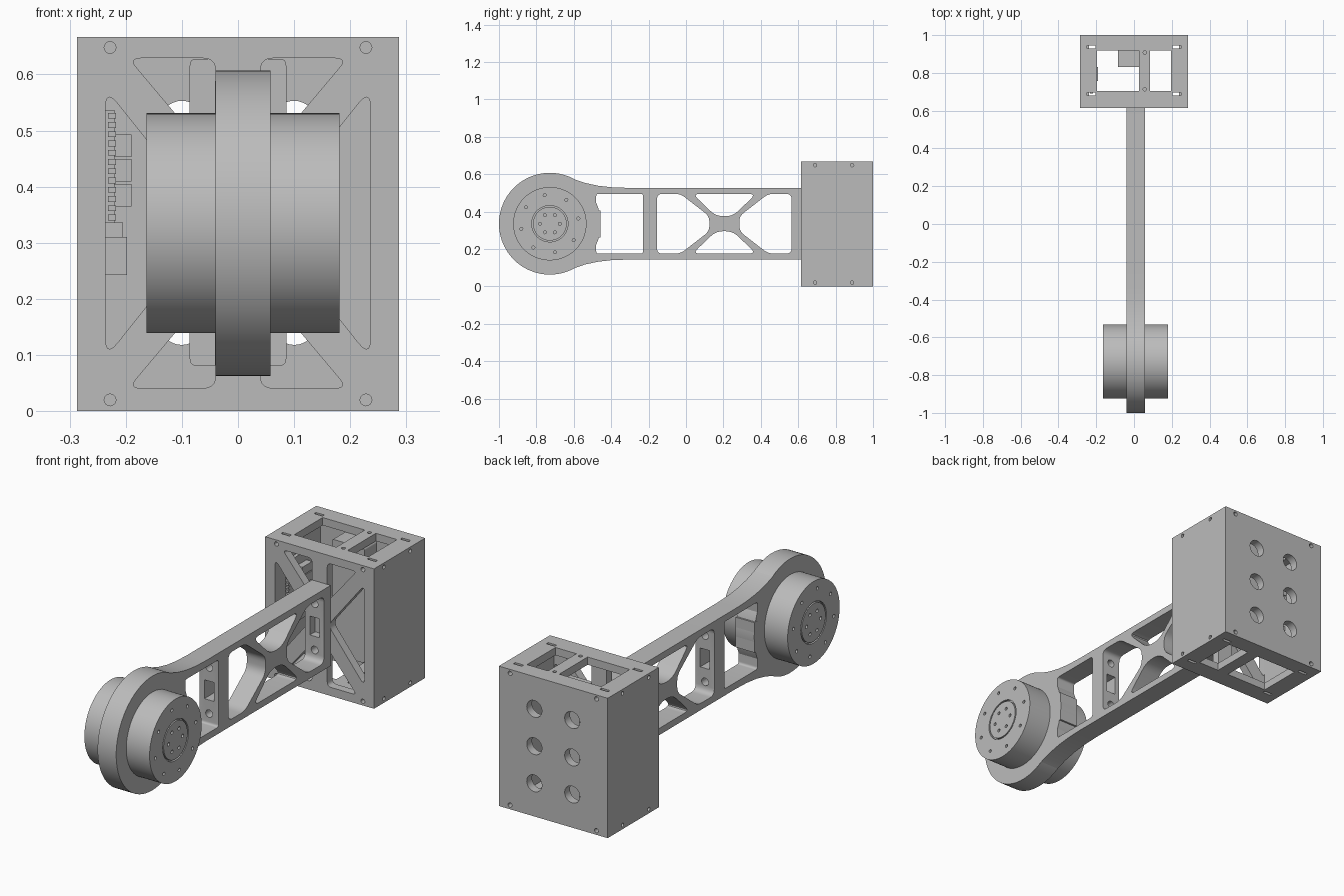
import bpy, bmesh, math
from mathutils import Vector

if "Cube" in bpy.data.objects:
    bpy.data.objects.remove(bpy.data.objects["Cube"])

grey = bpy.data.materials.new("machined grey")
grey.use_nodes = True
grey.diffuse_color = (0.5, 0.5, 0.5, 1)
grey.node_tree.nodes["Principled BSDF"].inputs["Base Color"].default_value = (0.5, 0.5, 0.5, 1)

PY, PZ = -0.728, 0.335      # motor axis
MID = 0.0085                # arm centre plane in x


def rounded(pts, r, steps=5):
    """Polygon outline with softened corners."""
    out = []
    for i, p in enumerate(pts):
        p, a, b = Vector(p), Vector(pts[i - 1]), Vector(pts[(i + 1) % len(pts)])
        s = p + (a - p).normalized() * min(r, (a - p).length * 0.45)
        e = p + (b - p).normalized() * min(r, (b - p).length * 0.45)
        for k in range(steps + 1):
            t = k / steps
            out.append(s * (1 - t) ** 2 + p * 2 * t * (1 - t) + e * t * t)
    return out


def circle(u, v, r, n=24):
    return [(u + r * math.cos(math.tau * k / n), v + r * math.sin(math.tau * k / n)) for k in range(n)]


def rect(u0, u1, v0, v1):
    return [(u0, v0), (u1, v0), (u1, v1), (u0, v1)]


def prism(pts, axis, lo, hi):
    """Solid: an outline in the plane across the axis, and its extent along it."""
    place = {"x": lambda u, v, w: (w, u, v), "y": lambda u, v, w: (u, w, v), "z": lambda u, v, w: (u, v, w)}[axis]
    return [[place(u, v, w) for u, v in pts] for w in (lo, hi)]


def box(x0, x1, y0, y1, z0, z1):
    return prism(rect(x0, x1, y0, y1), "z", z0, z1)


def build(name, *solids):
    bm = bmesh.new()
    for low, high in solids:
        a, b = [bm.verts.new(p) for p in low], [bm.verts.new(p) for p in high]
        bm.faces.new(a)
        bm.faces.new(b[::-1])
        for i in range(len(a)):
            bm.faces.new((a[i - 1], a[i], b[i], b[i - 1]))
    bmesh.ops.recalc_face_normals(bm, faces=bm.faces)
    mesh = bpy.data.meshes.new(name)
    bm.to_mesh(mesh)
    bm.free()
    mesh.materials.append(grey)
    ob = bpy.data.objects.new(name, mesh)
    bpy.context.collection.objects.link(ob)
    return ob


def cut(ob, *solids):
    cutter = build("cutter", *solids)
    cutter.hide_render = True
    mod = ob.modifiers.new("cut", "BOOLEAN")
    mod.operation, mod.solver, mod.object = "DIFFERENCE", "EXACT", cutter
    bpy.context.view_layer.objects.active = ob
    bpy.ops.object.modifier_apply(modifier=mod.name)
    bpy.data.objects.remove(cutter)


# Housing: hollow box
housing = build("housing", box(-0.287, 0.287, 0.615, 1, 0, 0.667))
cut(housing, box(-0.237, 0.237, 0.655, 0.96, 0.037, 0.63))

# Housing: top and bottom windows, triangular front truss, back ports
holes = [box(-0.196, 0.026, 0.704, 0.918, -0.1, 0.8), box(0.085, 0.196, 0.704, 0.918, -0.1, 0.8)]
for s in (-1, 1):
    side = [(s * 0.236, 0.575), (s * 0.236, 0.095), (s * 0.045, PZ)]
    holes.append(prism(rounded(side, 0.035), "y", 0.6, 0.67))
    for m in (-1, 1):
        tri = [(s * 0.195, PZ + m * 0.294), (s * 0.04, PZ + m * 0.294), (s * 0.04, PZ + m * 0.11)]
        holes.append(prism(rounded(tri, 0.022), "y", 0.6, 0.67))
    for z in (0.158, 0.335, 0.513):
        holes.append(prism(circle(s * 0.1, z, 0.04, 32), "y", 0.95, 1.1))
    # Screw holes and tab slots
    for z in (0.02, 0.648):
        holes.append(prism(circle(s * 0.228, z, 0.0105, 16), "y", 0.6, 0.645))
        holes.append(prism(circle(s * 0.228, z, 0.0105, 16), "y", 0.97, 1.1))
        for y in (0.69, 0.888):
            holes.append(prism(circle(y, z, 0.009, 16), "x", *sorted((s * 0.26, s * 0.3))))
        for y in (0.688, 0.937):
            u0, u1 = sorted((s * 0.205, s * 0.25))
            holes.append(box(u0, u1, y - 0.007, y + 0.007, z - 0.028, z + 0.028))
for y in (0.713, 0.908):
    holes.append(prism(circle(0.057, y, 0.009, 16), "z", 0.645, 0.7))
cut(housing, *holes)

# Battery inside the housing
build("battery", prism(rounded(rect(-0.086, 0.086, 0.081, 0.628), 0.012), "y", 0.83, 0.925))

# Controller board on the inner side wall
build("controller_board", box(-0.238, -0.22, 0.7, 0.9, 0.335, 0.537))
build("board_chips", *[box(-0.221, -0.19, 0.757, 0.83, z, z + 0.04) for z in (0.365, 0.409, 0.453)])
build("board_pins", *[box(-0.232, -0.217, 0.69, 0.702, 0.34 + 0.0165 * k, 0.35 + 0.0165 * k) for k in range(12)])
build("board_plug", box(-0.238, -0.198, 0.72, 0.8, 0.243, 0.31), box(-0.238, -0.205, 0.74, 0.79, 0.309, 0.336))

# Arm: flared beam with truss windows
upper = [(0.616, 0.527), (-0.32, 0.527), (-0.4, 0.53), (-0.47, 0.538), (-0.54, 0.553), (-0.59, 0.57), (-0.63, 0.588)]
arm = build("arm", prism(upper + [(y, 2 * PZ - z) for y, z in reversed(upper)], "x", -0.041, 0.058))
CY = 0.205
windows = [rounded(rect(-0.48, -0.23, 0.175, 0.495), 0.012)]
for s in (-1, 1):
    end = [(CY + s * 0.36, 0.175), (CY + s * 0.36, 0.495), (CY + s * 0.235, 0.495),
           (CY + s * 0.08, 0.375), (CY + s * 0.08, 0.295), (CY + s * 0.235, 0.175)]
    windows.append(rounded(end, 0.035)[12:-12] and rounded(end, 0.03))
    notch = [(CY - 0.17, PZ + s * 0.16), (CY + 0.17, PZ + s * 0.16),
             (CY + 0.045, PZ + s * 0.04), (CY - 0.045, PZ + s * 0.04)]
    windows.append(rounded(notch, 0.04))
cut(arm, *[prism(w, "x", -0.1, 0.12) for w in windows])

# Cable slots and bolt holes through the cross bars
for y0, y1 in ((-0.24, -0.14), (0.555, 0.605)):
    cut(arm, box(MID - 0.025, MID + 0.025, y0, y1, PZ - 0.045, PZ + 0.045),
        *[prism(circle(MID, PZ + d, 0.018), "y", y0, y1) for d in (-0.11, 0.11)])

# Mount block behind the hub
mount = build("hub_mount", box(-0.041, 0.058, -0.52, -0.457, 0.262, 0.405))
cut(mount, prism(circle(MID, PZ, 0.018), "y", -0.475, -0.4))

# Hub: core ring, side flanges, motor drums and caps
build("hub_core", prism(circle(PY, PZ, 0.272, 96), "x", -0.0405, 0.0575))
ca, sa = math.cos(math.radians(58)), math.sin(math.radians(58))
slot = [(PY + r * ca - w * sa, PZ + r * sa + w * ca)
        for r, w in ((0.225, -0.014), (0.3, -0.014), (0.3, 0.014), (0.225, 0.014))]


def bolt_ring(radius, r, start, x0, x1, n=6):
    pts = [(PY + radius * math.cos(start + math.tau * k / n), PZ + radius * math.sin(start + math.tau * k / n))
           for k in range(n)]
    return [prism(circle(u, v, r, 14), "x", *sorted((x0, x1))) for u, v in pts]


for s, label in ((-1, "right"), (1, "left")):
    inner, flange, face = MID + s * 0.048, MID + s * 0.0595, MID + s * 0.172
    ring = build(label + "_flange", prism(circle(PY, PZ, 0.269, 96), "x", *sorted((inner, flange))))
    cut(ring, prism(slot, "x", -0.1, 0.12), *bolt_ring(0.226, 0.012, -0.09, inner - s * 0.01, flange + s * 0.01))
    drum = build(label + "_motor_drum", prism(circle(PY, PZ, 0.196, 96), "x", *sorted((inner, face))))
    cut(drum, prism(circle(PY, PZ, 0.097, 64), "x", *sorted((face - s * 0.012, face + s * 0.02))),
        *bolt_ring(0.155, 0.008, 0.18, face - s * 0.02, face + s * 0.02, 8))
    cap = build(label + "_output_cap", prism(circle(PY, PZ, 0.09, 64), "x", *sorted((face - s * 0.02, face))))
    cut(cap, *bolt_ring(0.053, 0.008, 0.0, face - s * 0.01, face + s * 0.02))

# Smooth curved surfaces, keep edges sharp
for ob in bpy.context.collection.objects:
    ob.select_set(ob.type == "MESH" and grey.name in ob.data.materials)
bpy.ops.object.shade_smooth_by_angle(angle=math.radians(25))
